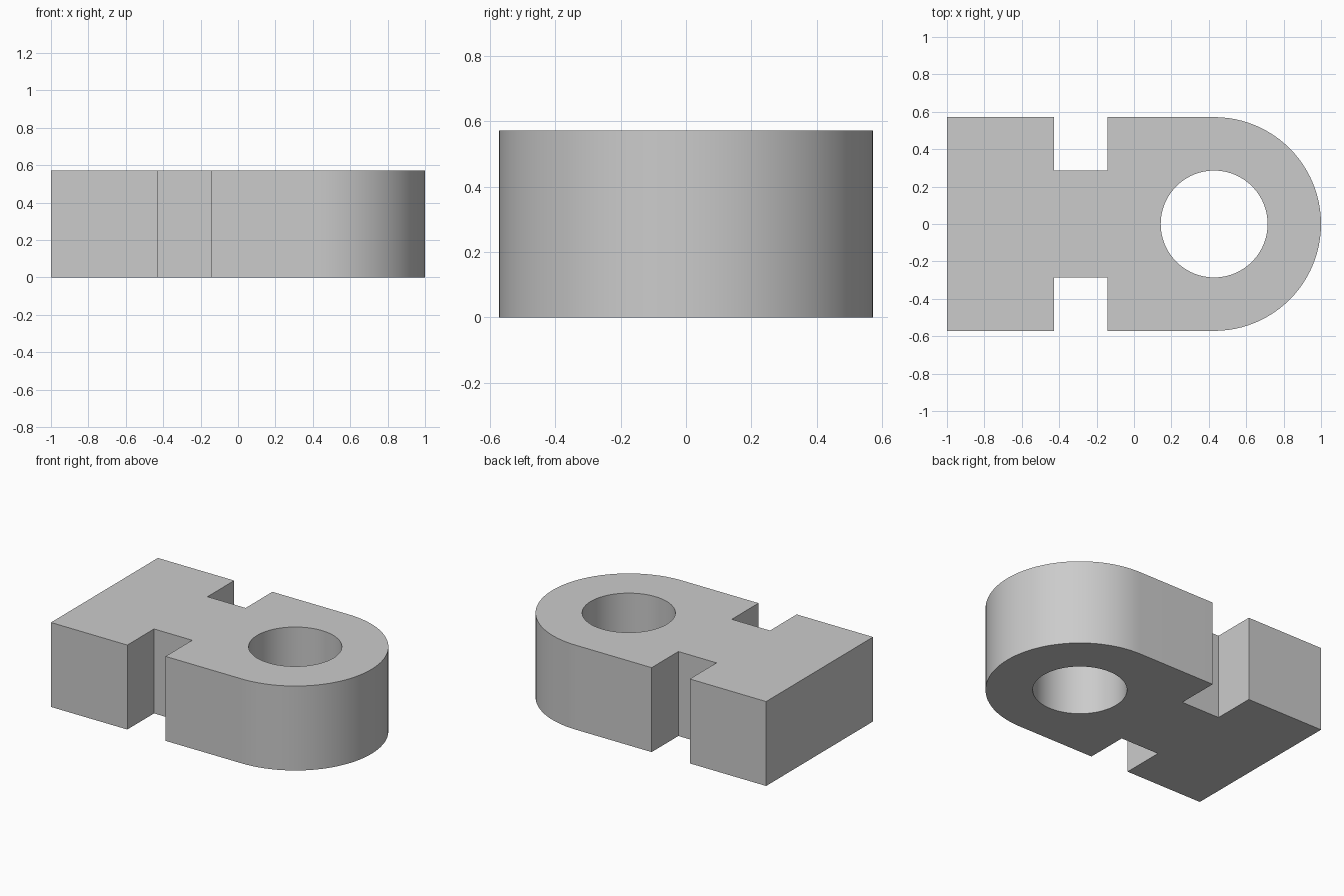
import bpy, bmesh, math

cube = bpy.data.objects.get("Cube")
if cube:
    bpy.data.objects.remove(cube, do_unlink=True)

U = 2 / 7            # module: the plate is 7 long, 4 wide, 2 high
CENTRE = 1.5 * U     # x of the rounded end and its hole
SEGMENTS = 96

grey = bpy.data.materials.new("plain grey")
grey.use_nodes = True
colour = (0.6, 0.6, 0.6, 1)
grey.diffuse_color = colour
grey.node_tree.nodes["Principled BSDF"].inputs["Base Color"].default_value = colour


def arc(radius, start, end, steps):
    """Points on an arc about the hole centre."""
    angles = [start + (end - start) * i / steps for i in range(steps + 1)]
    return [(CENTRE + radius * math.cos(a), radius * math.sin(a)) for a in angles]


def add_loop(bm, points):
    verts = [bm.verts.new((x, y, 0)) for x, y in points]
    return [bm.edges.new((v, verts[i - 1])) for i, v in enumerate(verts)]


# Outline: notched straight sides and a rounded end
side = [(x * U, y * U) for x, y in
        [(-3.5, 2), (-1.5, 2), (-1.5, 1), (-0.5, 1), (-0.5, 2)]]
mirrored = [(x, -y) for x, y in reversed(side)]
outline = side + arc(2 * U, math.pi / 2, -math.pi / 2, SEGMENTS // 2) + mirrored
hole = arc(U, 0, math.tau, SEGMENTS)[:-1]

# Fill between outline and hole, then extrude to full height
bm = bmesh.new()
edges = add_loop(bm, outline) + add_loop(bm, hole)
bmesh.ops.triangle_fill(bm, edges=edges, use_beauty=True)
raised = bmesh.ops.extrude_face_region(bm, geom=bm.faces[:], use_keep_orig=True)
top = [g for g in raised["geom"] if isinstance(g, bmesh.types.BMVert)]
bmesh.ops.translate(bm, verts=top, vec=(0, 0, 2 * U))
bmesh.ops.recalc_face_normals(bm, faces=bm.faces[:])

mesh = bpy.data.meshes.new("notched_plate")
bm.to_mesh(mesh)
bm.free()
mesh.materials.append(grey)
plate = bpy.data.objects.new("notched_plate", mesh)
bpy.context.collection.objects.link(plate)

# Smooth the round walls, keep the corners sharp
bpy.ops.object.select_all(action="DESELECT")
plate.select_set(True)
bpy.context.view_layer.objects.active = plate
bpy.ops.object.shade_smooth_by_angle(angle=math.radians(30))
